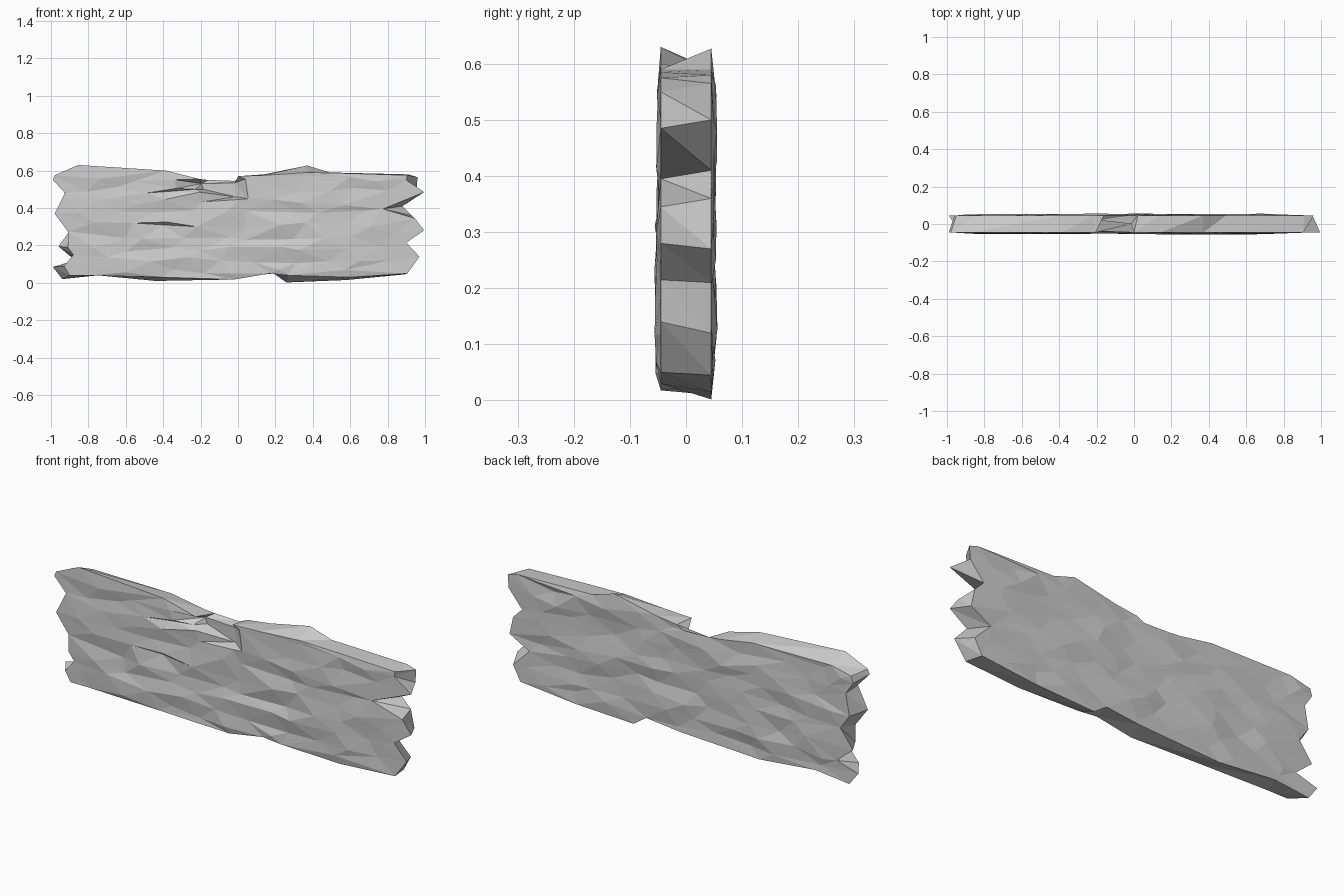
import bpy, bmesh, random
from mathutils import Vector
from mathutils.geometry import delaunay_2d_cdt

if "Cube" in bpy.data.objects:
    bpy.data.objects.remove(bpy.data.objects["Cube"])

random.seed(4)
H = 0.045  # half thickness

# splintered outline, clockwise from upper left: front x, front z, back x, back z
OUTLINE = [
    (-.99, .55, -.96, .53), (-.98, .575, -.95, .565), (-.855, .63, -.84, .59),
    (-.385, .60, -.40, .585), (-.205, .555, -.22, .555), (-.195, .53, -.16, .55),
    (-.015, .535, -.02, .545), (0, .57, .02, .565), (.14, .575, .14, .58),
    (.37, .59, .37, .627), (.60, .585, .49, .59), (.905, .575, .91, .58),
    (.90, .55, .96, .565), (.995, .485, .955, .50), (.775, .395, .88, .41),
    (.945, .345, .93, .36), (.995, .28, .95, .27), (.90, .215, .84, .21),
    (.97, .14, .93, .12), (.905, .05, .89, .045), (.60, .03, .58, .015),
    (.27, .04, .26, .002), (.17, .05, .19, .05), (-.02, .018, 0, .03),
    (-.41, .03, -.44, .01), (-.79, .04, -.75, .04), (-.90, .04, -.94, .02),
    (-.93, .09, -.99, .085), (-.88, .15, -.87, .12), (-.91, .19, -.96, .195),
    (-.91, .275, -.89, .29), (-.98, .37, -.94, .36), (-.925, .48, -.92, .47),
]
# chipped pocket and grain cracks in the front: x, z, y
CHIP = [(-.205, .485, -.045), (-.185, .50, .02), (-.015, .46, .0),
        (0, .445, -.045), (.055, .45, -.046), (.04, .555, -.046)]
CRACKS = [(-.49, .48, -.05), (-.35, .49, -.03), (-.23, .50, -.025), (-.33, .505, -.05),
          (-.56, .32, -.05), (-.40, .31, -.03), (-.22, .30, -.05), (-.38, .325, -.052)]


def inside(p, poly):
    hit = False
    for a, b in zip(poly, poly[1:] + poly[:1]):
        if (a[1] > p[1]) != (b[1] > p[1]):
            if p[0] < (b[0] - a[0]) * (p[1] - a[1]) / (b[1] - a[1]) + a[0]:
                hit = not hit
    return hit


def edge_distance(p, poly):
    q, best = Vector((p[0] * .35, p[1])), 9
    for a, b in zip(poly, poly[1:] + poly[:1]):
        a, b = Vector((a[0] * .35, a[1])), Vector((b[0] * .35, b[1]))
        t = max(0, min(1, (q - a).dot(b - a) / (b - a).length_squared))
        best = min(best, (q - a.lerp(b, t)).length)
    return best


def add_face_sheet(bm, rim, rim_y, side, extra):
    """Faceted wood-grain sheet; returns its rim vertices."""
    pts = list(rim)
    depth = list(rim_y)
    for x, z, y in extra:
        pts.append((x, z))
        depth.append(y)
    for row in range(9):
        for col in range(11):
            p = (-.93 + .186 * col + .09 * (row % 2) + random.uniform(-.05, .05),
                 .06 + .062 * row + random.uniform(-.018, .018))
            near_extra = any(abs(p[0] - e[0]) < .09 and abs(p[1] - e[1]) < .04 for e in extra)
            in_chip = extra and -.22 < p[0] < .07 and p[1] > .44
            if inside(p, rim) and edge_distance(p, rim) > .018 and not near_extra and not in_chip:
                pts.append(p)
                depth.append(side * (H + random.uniform(-.007, .011)))
    # squeezed in x so that the facets run along the grain
    n = len(rim)
    loop = [(i, (i + 1) % n) for i in range(n)]
    flat = [Vector((p[0] * .35, p[1])) for p in pts]
    co, _, faces, orig, _, _ = delaunay_2d_cdt(flat, loop, [], 1, 1e-6)
    verts, rim_verts = [], [None] * n
    for c, o in zip(co, orig):
        v = bm.verts.new((c.x / .35, depth[o[0]] if o else side * H, c.y))
        verts.append(v)
        for k in o:
            if k < n:
                rim_verts[k] = v
    for f in faces:
        bm.faces.new([verts[i] for i in f])
    return rim_verts


bm = bmesh.new()
front_y = [-H] * len(OUTLINE)
front_y[5], front_y[6] = .02, .0  # open top of the chipped pocket
front = add_face_sheet(bm, [r[:2] for r in OUTLINE], front_y, -1, CHIP + CRACKS)
back = add_face_sheet(bm, [r[2:] for r in OUTLINE], [H] * len(OUTLINE), 1, [])

# broken edge joining both sheets
n = len(OUTLINE)
for i in range(n):
    j = (i + 1) % n
    bm.faces.new((front[i], front[j], back[j]))
    bm.faces.new((front[i], back[j], back[i]))
bmesh.ops.delete(bm, geom=[v for v in bm.verts if not v.link_faces], context='VERTS')
bmesh.ops.recalc_face_normals(bm, faces=bm.faces[:])

mesh = bpy.data.meshes.new("broken_plank")
bm.to_mesh(mesh)
bm.free()
plank = bpy.data.objects.new("broken_plank", mesh)
bpy.context.collection.objects.link(plank)
